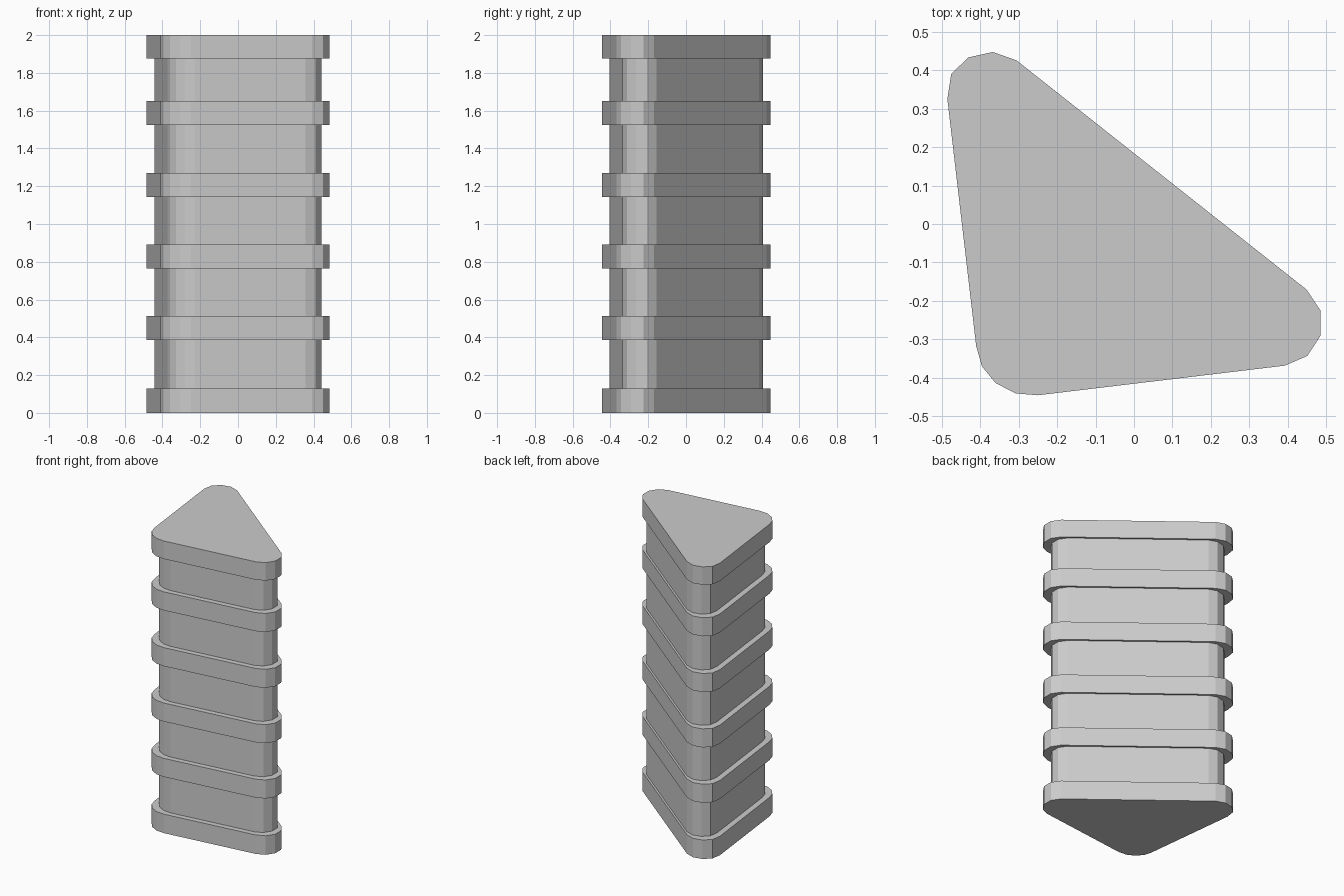
import bpy, bmesh

if "Cube" in bpy.data.objects:
    bpy.data.objects.remove(bpy.data.objects["Cube"])

# Rounded-triangle outline of the wide bands, counter-clockwise seen from above
OUTLINE = [
    (-0.485, 0.325), (-0.410, -0.318), (-0.395, -0.370), (-0.360, -0.413),
    (-0.308, -0.440), (-0.250, -0.445), (0.392, -0.368), (0.450, -0.343),
    (0.485, -0.290), (0.485, -0.225), (0.448, -0.170), (-0.305, 0.425),
    (-0.367, 0.447), (-0.430, 0.433), (-0.475, 0.390),
]


def prism(name, scale, z0, z1):
    """Extrude the scaled outline from z0 to z1 with flat caps."""
    bm = bmesh.new()
    base = bm.faces.new([bm.verts.new((x * scale, y * scale, z0)) for x, y in OUTLINE])
    res = bmesh.ops.extrude_face_region(bm, geom=[base], use_keep_orig=True)
    top = [v for v in res["geom"] if isinstance(v, bmesh.types.BMVert)]
    bmesh.ops.translate(bm, verts=top, vec=(0, 0, z1 - z0))
    bmesh.ops.recalc_face_normals(bm, faces=bm.faces)
    mesh = bpy.data.meshes.new(name)
    bm.to_mesh(mesh)
    bm.free()
    obj = bpy.data.objects.new(name, mesh)
    bpy.context.collection.objects.link(obj)
    return obj


# Narrower core running through all the bands
prism("column_core", 0.912, 0.06, 1.94)

# Bottom plate, four rings and top plate
BANDS = [(0.0, 0.13), (0.385, 0.512), (0.764, 0.891),
         (1.143, 1.27), (1.525, 1.652), (1.877, 2.0)]
for i, (z0, z1) in enumerate(BANDS):
    prism(f"band_{i + 1}", 1.0, z0, z1)
